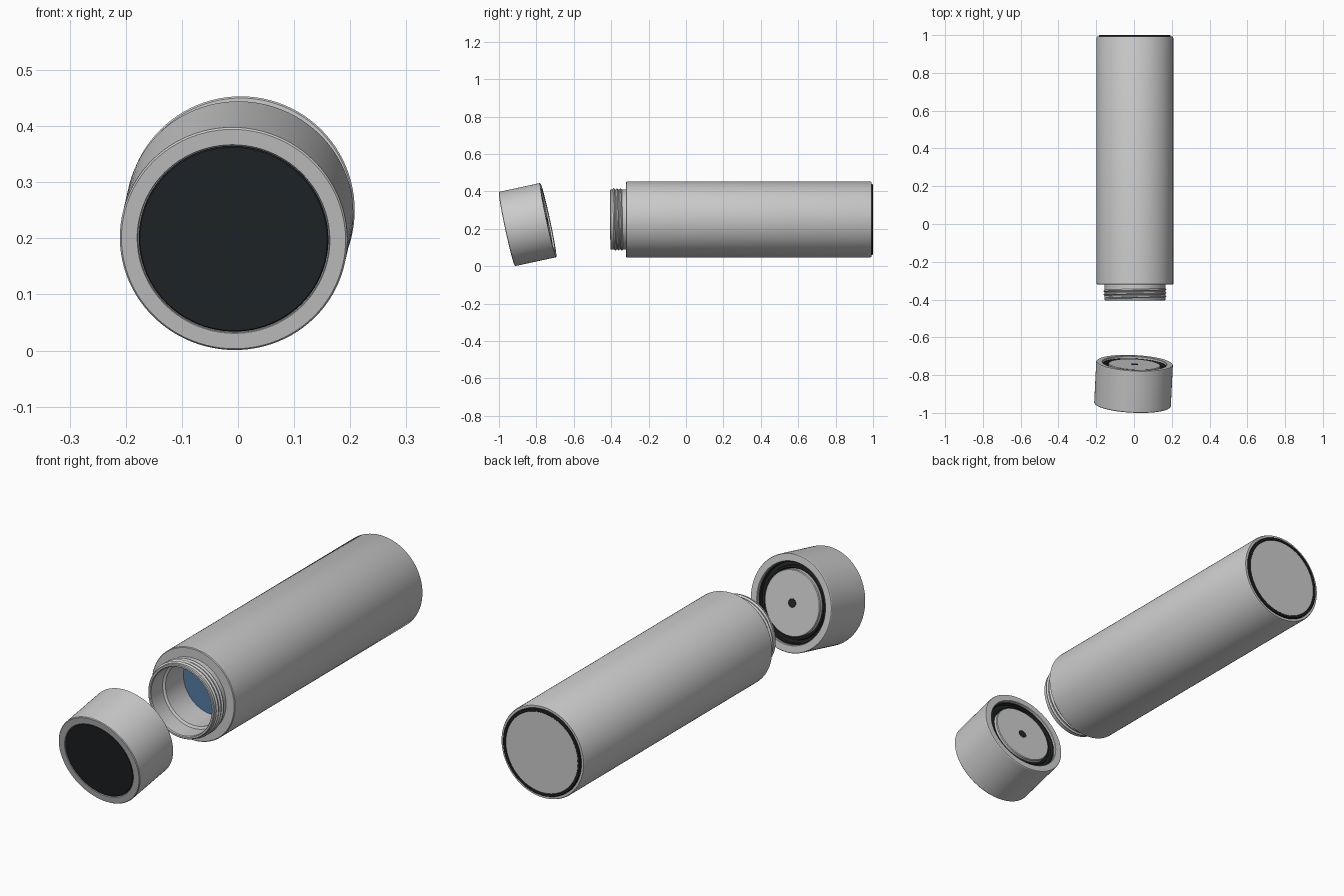
import bpy, bmesh, math
from mathutils import Vector

if "Cube" in bpy.data.objects:
    bpy.data.objects.remove(bpy.data.objects["Cube"])

SEG = 96


def material(name, rgb):
    m = bpy.data.materials.new(name)
    m.diffuse_color = (*rgb, 1)
    m.use_nodes = True
    m.node_tree.nodes["Principled BSDF"].inputs["Base Color"].default_value = m.diffuse_color
    return m


BLACK = material("black_glass", (0.016, 0.020, 0.024))
RUBBER = material("dark_rubber", (0.018, 0.02, 0.02))
BLUE = material("water_blue", (0.09, 0.21, 0.38))


def finish(name, bm, origin, axis, mat):
    bmesh.ops.remove_doubles(bm, verts=bm.verts, dist=1e-5)
    bmesh.ops.recalc_face_normals(bm, faces=bm.faces)
    me = bpy.data.meshes.new(name)
    bm.to_mesh(me)
    bm.free()
    ob = bpy.data.objects.new(name, me)
    bpy.context.collection.objects.link(ob)
    ob.location = origin
    ob.rotation_mode = 'QUATERNION'
    ob.rotation_quaternion = Vector(axis).to_track_quat('Z', 'Y')
    if mat:
        me.materials.append(mat)
    bpy.ops.object.select_all(action='DESELECT')
    ob.select_set(True)
    bpy.context.view_layer.objects.active = ob
    bpy.ops.object.shade_smooth_by_angle(angle=math.radians(30))
    return ob


def lathe(name, profile, origin, axis, mat=None):
    """Turn a list of (radius, distance along axis) around the axis."""
    bm = bmesh.new()
    rings = [[bm.verts.new((r * math.cos(2 * math.pi * i / SEG),
                            r * math.sin(2 * math.pi * i / SEG), t))
              for i in range(SEG)] for r, t in profile]
    for a, b in zip(rings, rings[1:]):
        for i in range(SEG):
            j = (i + 1) % SEG
            bm.faces.new((a[i], a[j], b[j], b[i]))
    return finish(name, bm, origin, axis, mat)


def thread(name, r, height, start, pitch, turns, origin, axis):
    """Helical ridge with a triangular section, fading out at both ends."""
    bm = bmesh.new()
    n, w = int(turns * SEG), pitch * 0.38
    prev = None
    for i in range(n + 1):
        a = 2 * math.pi * i / SEG
        fade = min(1, i / 12, (n - i) / 12)
        t = start + pitch * i / SEG
        sec = [bm.verts.new((q * math.cos(a), q * math.sin(a), t + d))
               for q, d in ((r, -w), (r + height * fade, 0), (r, w))]
        if prev:
            for k in (0, 1):
                bm.faces.new((prev[k], sec[k], sec[k + 1], prev[k + 1]))
        prev = sec
    return finish(name, bm, origin, axis, None)


# Bottle, distances measured from the lip at y = -0.405
B, Y = (0.005, -0.405, 0.25), (0, 1, 0)
lathe("bottle_body", [
    (0.138, 0.215), (0.138, 0.090), (0.148, 0.084), (0.148, 0.004),
    (0.151, 0), (0.158, 0), (0.161, 0.003), (0.161, 0.085),
    (0.200, 0.085), (0.203, 0.088), (0.203, 1.390), (0.200, 1.397),
    (0.190, 1.397), (0.190, 1.380), (0, 1.380)], B, Y)
lathe("water", [(0, 0.6), (0.138, 0.6), (0.138, 0.215), (0, 0.215)], B, Y, BLUE)
lathe("foot_ring", [(0.176, 1.385), (0.176, 1.403), (0.178, 1.405),
                    (0.186, 1.405), (0.189, 1.402), (0.189, 1.385)], B, Y, RUBBER)
lathe("base_plate", [(0, 1.401), (0.176, 1.401), (0.176, 1.38)], B, Y)
thread("neck_thread", 0.1605, 0.007, 0.014, 0.018, 3.0, B, Y)

# Cap, tilted, distances measured from its front face
C, A = (-0.008, -0.957, 0.1987), (0.011, 0.22, 0.0475)
lathe("cap_shell", [
    (0, 0.006), (0.171, 0.006), (0.171, 0.001), (0.172, 0), (0.200, 0),
    (0.203, 0.003), (0.203, 0.223), (0.201, 0.226), (0.172, 0.226),
    (0.170, 0.224), (0.170, 0.140), (0, 0.140)], C, A)
lathe("cap_display", [(0, 0.0005), (0.167, 0.0005), (0.169, 0.002),
                      (0.169, 0.006)], C, A, BLACK)
lathe("cap_plug", [(0.138, 0.140), (0.138, 0.216), (0.135, 0.219),
                   (0, 0.219)], C, A)
lathe("cap_gasket", [(0.138, 0.195), (0.143, 0.208), (0.150, 0.208),
                     (0.153, 0.198), (0.169, 0.198)], C, A, RUBBER)
lathe("cap_gasket_rim", [(0.165, 0.190), (0.165, 0.214), (0.170, 0.214)],
      C, A, RUBBER)
lathe("cap_port", [(0, 0.2205), (0.019, 0.2205), (0.019, 0.218)], C, A, RUBBER)
